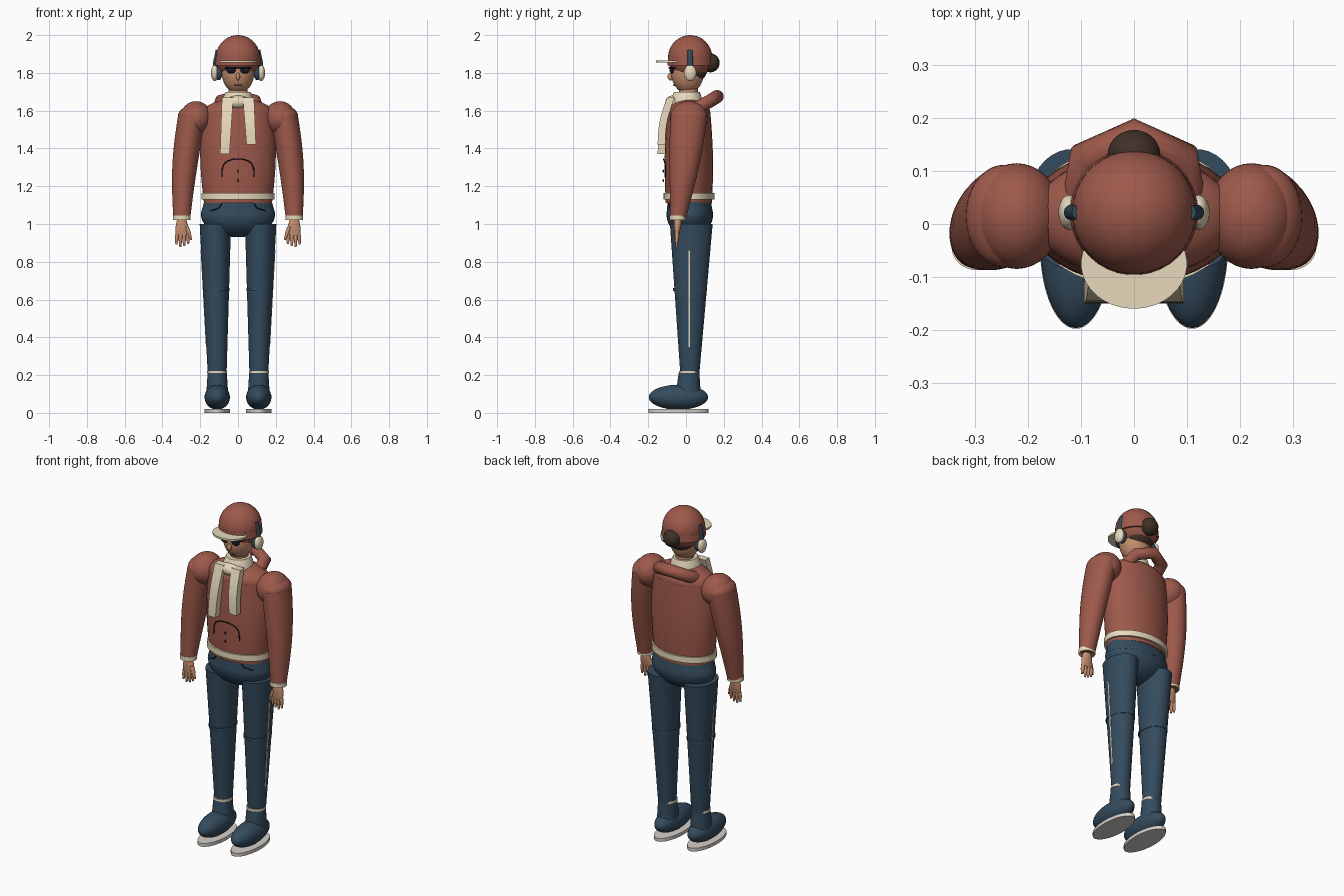
import bpy, bmesh, math
from mathutils import Vector

cube = bpy.data.objects.get("Cube")
if cube:
    bpy.data.objects.remove(cube, do_unlink=True)


def material(name, *rgb):
    made = bpy.data.materials.new(name)
    made.use_nodes = True
    made.diffuse_color = (*rgb, 1)
    made.node_tree.nodes["Principled BSDF"].inputs["Base Color"].default_value = (*rgb, 1)
    return made


BRICK = material("brick red", 0.34, 0.1, 0.07)
NAVY = material("denim navy", 0.034, 0.07, 0.11)
CREAM = material("cream", 0.8, 0.7, 0.5)
SKIN = material("skin", 0.58, 0.28, 0.16)
HAIR = material("dark brown hair", 0.05, 0.03, 0.02)
DARK = material("near black", 0.01, 0.01, 0.02)
SOLE = material("pale sole", 0.66, 0.62, 0.58)
LIP = material("lip rose", 0.35, 0.12, 0.09)
SIDES = {"right": -1, "left": 1}


def finish(name, bm, mat):
    bmesh.ops.recalc_face_normals(bm, faces=bm.faces)
    mesh = bpy.data.meshes.new(name)
    bm.to_mesh(mesh)
    bm.free()
    mesh.materials.append(mat)
    bpy.context.collection.objects.link(bpy.data.objects.new(name, mesh))


def taper(name, mat, low, high, low_size, high_size, bulge=0, bow=(0, 0, 0), sides=36, steps=12):
    """Tapered body of elliptical sections between two centres; four sides make a box."""
    bm = bmesh.new()
    low, high, bow = Vector(low), Vector(high), Vector(bow)
    low_size, high_size = Vector(low_size), Vector(high_size)
    turn = math.pi / sides
    reach = 1 / math.cos(turn)
    rings = []
    for step in range(steps + 1):
        t = step / steps
        wave = math.sin(math.pi * t)
        centre = low.lerp(high, t) + bow * wave
        size = low_size.lerp(high_size, t) * (1 + bulge * wave) * reach
        ring = []
        for corner in range(sides):
            angle = turn + math.tau * corner / sides
            offset = Vector((size.x * math.cos(angle), size.y * math.sin(angle), 0))
            ring.append(bm.verts.new(centre + offset))
        rings.append(ring)
    for lower, upper in zip(rings, rings[1:]):
        for a in range(sides):
            b = (a + 1) % sides
            bm.faces.new((lower[a], lower[b], upper[b], upper[a]))
    bm.faces.new(rings[0])
    bm.faces.new(rings[-1])
    finish(name, bm, mat)


def disc(name, mat, centre, size, thickness):
    """Upright elliptical band or plate with a flat rim."""
    base = Vector(centre)
    taper(name, mat, base, base + Vector((0, 0, thickness)), size, size, steps=1)


def ball(name, mat, centre, radii):
    bm = bmesh.new()
    bmesh.ops.create_uvsphere(bm, u_segments=36, v_segments=24, radius=1)
    bmesh.ops.scale(bm, vec=radii, verts=bm.verts)
    bmesh.ops.translate(bm, vec=centre, verts=bm.verts)
    finish(name, bm, mat)


def tube(name, mat, points, radius):
    curve = bpy.data.curves.new(name, "CURVE")
    curve.dimensions = "3D"
    curve.bevel_depth = radius
    curve.bevel_resolution = 4
    curve.use_fill_caps = True
    spline = curve.splines.new("POLY")
    spline.points.add(len(points) - 1)
    for point, position in zip(spline.points, points):
        point.co = (*position, 1)
    curve.materials.append(mat)
    bpy.context.collection.objects.link(bpy.data.objects.new(name, curve))


def chest(x, z):
    """Point on the front of the jacket."""
    return (x, 0.01 - 0.13 * math.sqrt(1 - (x / 0.2) ** 2), z)


# Jacket body, rounded shoulder line, hem
taper("jacket_body", BRICK, low=(0, 0.015, 1.11), high=(0, 0.015, 1.58),
      low_size=(0.18, 0.122), high_size=(0.19, 0.115), bulge=0.08)
ball("jacket_yoke", BRICK, centre=(0, 0.015, 1.58), radii=(0.19, 0.115, 0.085))
disc("jacket_hem", CREAM, centre=(0, 0.015, 1.13), size=(0.194, 0.135), thickness=0.035)

# Hood rolled across the upper back
hood_half = [Vector((0.1, 0.05, 1.61)), Vector((0.09, 0.125, 1.65))]
hood_peak = Vector((0, 0.165, 1.675))
flip = Vector((-1, 1, 1))
tube("hood_roll", BRICK, [*hood_half, hood_peak, *(p * flip for p in reversed(hood_half))], radius=0.035)

# Pouch pocket seam and zip pulls
arch = [math.pi * step / 16 for step in range(17)]
tube("pouch_seam", DARK, [chest(0.085 * math.cos(a), 1.25 + 0.095 * math.sqrt(abs(math.sin(a))))
                          for a in arch], radius=0.003)
for height in (1.23, 1.28):
    ball("zip_pull", DARK, chest(0, height), radii=(0.003, 0.004, 0.008))

# Scarf wrap and hanging tails of unequal length
taper("scarf_wrap", CREAM, low=(0, 0, 1.61), high=(0, 0.005, 1.7),
      low_size=(0.09, 0.088), high_size=(0.066, 0.068), bulge=0.07)
ball("scarf_knot", CREAM, centre=(0, -0.07, 1.645), radii=(0.065, 0.04, 0.035))
for word, side in SIDES.items():
    taper(f"{word}_scarf_tail", CREAM, low=(side * 0.07, -0.13, 1.395 + side * 0.025),
          high=(side * 0.055, -0.08, 1.67), low_size=(0.025, 0.02), high_size=(0.03, 0.02),
          bow=(0, -0.014, 0), sides=4)

# Head, face and hair
taper("neck", SKIN, low=(0, 0.01, 1.64), high=(0, 0.015, 1.76),
      low_size=(0.05, 0.05), high_size=(0.05, 0.05))
ball("head", SKIN, centre=(0, 0.008, 1.81), radii=(0.087, 0.088, 0.12))
ball("nose", SKIN, centre=(0, -0.082, 1.78), radii=(0.011, 0.016, 0.02))
ball("mouth", LIP, centre=(0, -0.061, 1.735), radii=(0.022, 0.008, 0.005))
ball("back_hair", HAIR, centre=(0, 0.04, 1.83), radii=(0.087, 0.075, 0.083))
ball("hair_bun", HAIR, centre=(0, 0.13, 1.853), radii=(0.05, 0.048, 0.05))

# Glasses
for word, side in SIDES.items():
    ball(f"{word}_lens", DARK, centre=(side * 0.036, -0.075, 1.815), radii=(0.026, 0.012, 0.018))
    tube(f"{word}_temple", DARK, [(0, -0.09, 1.828), (side * 0.06, -0.078, 1.828),
                                  (side * 0.095, 0.02, 1.82)], radius=0.004)

# Cap and visor
CROWN = (0, 0.022, 1.88)
taper("cap_band", BRICK, low=(0, 0.022, 1.838), high=CROWN,
      low_size=(0.121, 0.12), high_size=(0.117, 0.117))
ball("cap_dome", BRICK, CROWN, radii=(0.117, 0.117, 0.12))
disc("cap_visor", CREAM, centre=(0, -0.075, 1.855), size=(0.1, 0.085), thickness=0.011)

# Headphones
for word, side in SIDES.items():
    ball(f"{word}_ear_cup", CREAM, centre=(side * 0.123, 0.022, 1.8), radii=(0.02, 0.033, 0.043))
    ball(f"{word}_ear_pad", NAVY, centre=(side * 0.102, 0.022, 1.8), radii=(0.02, 0.03, 0.038))
    tube(f"{word}_headphone_arm", NAVY, [(side * 0.11, 0.022, 1.79), (side * 0.118, 0.022, 1.85),
                                         (side * 0.103, 0.022, 1.92)], radius=0.015)

# Sleeves, cuffs and hands
for word, side in SIDES.items():
    ball(f"{word}_shoulder", BRICK, centre=(side * 0.222, 0.015, 1.56), radii=(0.085, 0.1, 0.09))
    arm_top = (side * 0.245, 0.015, 1.57)
    wrist = Vector((side * 0.298, -0.043, 1.02))
    taper(f"{word}_sleeve", BRICK, wrist, arm_top, low_size=(0.044, 0.041),
          high_size=(0.073, 0.097), bulge=0.12, bow=(side * 0.011, 0.004, 0))
    ball(f"{word}_sleeve_top", BRICK, arm_top, radii=(0.073, 0.097, 0.055))
    disc(f"{word}_cuff", CREAM, wrist, size=(0.047, 0.044), thickness=0.026)
    knuckles = Vector((side * 0.295, -0.048, 0.94))
    taper(f"{word}_palm", SKIN, knuckles, wrist, low_size=(0.035, 0.011),
          high_size=(0.025, 0.02), bulge=0.15)
    for finger in range(4):
        spread = side * (finger - 1.5)
        root = knuckles + Vector((spread * 0.018, 0, 0.01))
        tip = knuckles + Vector((spread * 0.021, -0.002, -0.065 + abs(finger - 1.7) * 0.012))
        taper(f"{word}_finger", SKIN, tip, root, low_size=(0.005, 0.005),
              high_size=(0.009, 0.01), bulge=0.3, sides=12)
    taper(f"{word}_thumb", SKIN, low=(side * 0.247, -0.055, 0.915), high=(side * 0.272, -0.05, 0.985),
          low_size=(0.005, 0.005), high_size=(0.011, 0.012), bulge=0.3, sides=12)

# Trousers: rounded seat, waist, legs with knee band, side stripe and pocket seam
SEAT = (0, 0.02, 1.05)
ball("trouser_seat", NAVY, SEAT, radii=(0.196, 0.123, 0.12))
taper("trouser_waist", NAVY, SEAT, high=(0, 0.017, 1.135),
      low_size=(0.196, 0.123), high_size=(0.176, 0.113))
for word, side in SIDES.items():
    taper(f"{word}_leg", NAVY, low=(side * 0.11, 0.02, 0.19), high=(side * 0.12, 0.028, 1),
          low_size=(0.049, 0.049), high_size=(0.083, 0.113))
    disc(f"{word}_knee_band", NAVY, centre=(side * 0.115, 0.022, 0.645), size=(0.071, 0.09), thickness=0.015)
    taper(f"{word}_side_stripe", CREAM, low=(side * 0.168, 0.017, 0.35), high=(side * 0.196, 0.017, 0.86),
          low_size=(0.002, 0.004), high_size=(0.002, 0.004), sides=4)
    tube(f"{word}_pocket_seam", DARK, [(side * 0.085, -0.091, 1.11), (side * 0.1, -0.086, 1.085),
                                       (side * 0.145, -0.062, 1.07)], radius=0.003)

# Shoes on flat oval soles
for word, side in SIDES.items():
    ankle = Vector((side * 0.11, 0.016, 0.21))
    disc(f"{word}_ankle_trim", CREAM, ankle, size=(0.053, 0.054), thickness=0.013)
    taper(f"{word}_shoe_collar", NAVY, low=(side * 0.11, 0.012, 0.1), high=ankle,
          low_size=(0.058, 0.066), high_size=(0.051, 0.055))
    ball(f"{word}_shoe", NAVY, centre=(side * 0.11, -0.04, 0.083), radii=(0.067, 0.157, 0.066))
    disc(f"{word}_shoe_sole", SOLE, centre=(side * 0.11, -0.04, 0), size=(0.068, 0.158), thickness=0.02)

# Smooth shading with crisp edges
for item in bpy.context.scene.objects:
    item.select_set(item.type == "MESH")
    if item.type == "MESH":
        bpy.context.view_layer.objects.active = item
bpy.ops.object.shade_smooth_by_angle(angle=math.radians(40))
